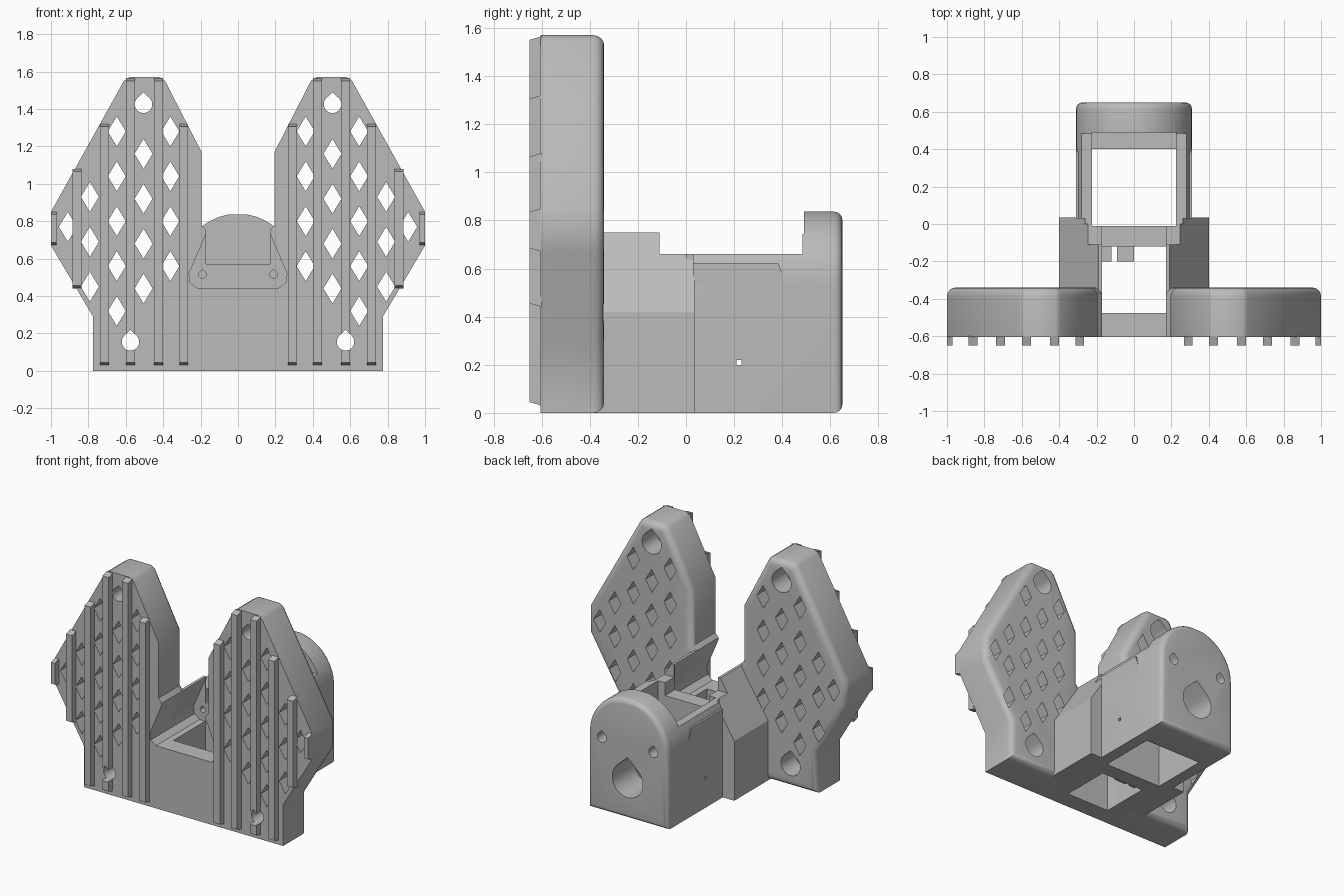
import bpy, bmesh
from math import sin, cos, radians

cube = bpy.data.objects.get("Cube")
if cube:
    bpy.data.objects.remove(cube)

grey = bpy.data.materials.new("plain grey")
grey.use_nodes = True
grey.diffuse_color = (0.5, 0.5, 0.5, 1)
grey.node_tree.nodes["Principled BSDF"].inputs["Base Color"].default_value = (0.5, 0.5, 0.5, 1)


def prism(name, outline, y0, y1, back_bevel=0):
    """Extrude an (x, z) outline along y, optionally rounding its back rim."""
    bm = bmesh.new()
    front = [bm.verts.new((x, y0, z)) for x, z in outline]
    back = [bm.verts.new((x, y1, z)) for x, z in outline]
    bm.faces.new(front)
    rim = bm.faces.new(back[::-1])
    n = len(outline)
    for i in range(n):
        j = (i + 1) % n
        bm.faces.new((front[j], front[i], back[i], back[j]))
    bmesh.ops.recalc_face_normals(bm, faces=bm.faces)
    if back_bevel:
        bmesh.ops.bevel(bm, geom=list(rim.edges), offset=back_bevel, segments=4,
                        profile=0.5, affect='EDGES')
    mesh = bpy.data.meshes.new(name)
    bm.to_mesh(mesh)
    bm.free()
    mesh.materials.append(grey)
    obj = bpy.data.objects.new(name, mesh)
    bpy.context.collection.objects.link(obj)
    return obj


def box(name, x0, x1, y0, y1, z0, z1):
    return prism(name, [(x0, z0), (x1, z0), (x1, z1), (x0, z1)], y0, y1)


def mirrored(half):
    """Close a right-hand outline with its mirror image."""
    return half + [(-x, z) for x, z in reversed(half)]


def teardrop(x, z, r, y0, y1):
    pts = [(x + r * cos(radians(a)), z + r * sin(radians(a))) for a in range(135, 406, 18)]
    return prism("hole_cutter", pts + [(x, z + r * 1.35)], y0, y1)


def cut(obj, cutters):
    """Subtract the cutters, bake the result and remove the cutters."""
    for c in cutters:
        c.hide_render = True
        m = obj.modifiers.new("cut", 'BOOLEAN')
        m.operation = 'DIFFERENCE'
        m.solver = 'EXACT'
        m.object = c
    bpy.context.view_layer.update()
    graph = bpy.context.evaluated_depsgraph_get()
    mesh = bpy.data.meshes.new_from_object(obj.evaluated_get(graph))
    obj.modifiers.clear()
    obj.data = mesh
    for c in cutters:
        bpy.data.objects.remove(c)


def smooth(obj):
    bpy.ops.object.select_all(action='DESELECT')
    obj.select_set(True)
    bpy.context.view_layer.objects.active = obj
    bpy.ops.object.shade_smooth_by_angle(angle=radians(35))


# Shared cavity shapes
TUNNEL = mirrored([(0.215, 0.44), (0.255, 0.47), (0.262, 0.52), (0.17, 0.735)])


def tunnel():
    return prism("tunnel_cutter", TUNNEL, -0.7, -0.12)


def shaft():
    return box("shaft_cutter", -0.17, 0.17, -0.475, -0.12, -1, 2)


def chamber():
    return box("chamber_cutter", -0.225, 0.225, -0.01, 0.40, -1, 2)


# Wings: perforated plates with screw holes and front ribs
WING = [(0.17, 0), (0.775, 0), (0.775, 0.29), (1, 0.67), (1, 0.85), (0.61, 1.55),
        (0.58, 1.57), (0.42, 1.57), (0.39, 1.55), (0.195, 1.17), (0.195, 0.78), (0.17, 0.75)]
SCREWS = [(0.505, 1.425), (0.575, 0.155)]
# Lattice columns: x, highest diamond centre, number of diamonds
COLUMNS = [(0.362, 1.28, 4), (0.505, 1.16, 4), (0.648, 1.28, 5), (0.792, 0.93, 3), (0.91, 0.77, 1)]
# Ribs: centre x, bottom, top
RIBS = [(0.29, 0.03, 1.32), (0.425, 0.03, 1.565), (0.575, 0.03, 1.565),
        (0.715, 0.03, 1.32), (0.86, 0.44, 1.08), (0.985, 0.67, 0.85)]

for side, s in (("left", 1), ("right", -1)):
    wing = prism(side + "_wing", [(s * x, z) for x, z in WING], -0.605, -0.34, 0.045)
    cutters = [tunnel()]
    for x, z in SCREWS:
        cutters.append(teardrop(s * x, z, 0.047, -1, 0))
        cutters.append(teardrop(s * x, z, 0.075, -0.5, 0))
    for x, top, count in COLUMNS:
        for k in range(count):
            z = top - 0.24 * k
            diamond = [(s * x - 0.048, z), (s * x, z - 0.08), (s * x + 0.048, z), (s * x, z + 0.08)]
            cutters.append(prism("diamond_cutter", diamond, -1, 0))
    cut(wing, cutters)
    smooth(wing)

    for i, (x, z0, z1) in enumerate(RIBS):
        w = 0.015 if x > 0.95 else 0.024
        rib = box(f"{side}_rib_{i + 1}", s * x - w, s * x + w, -0.65, -0.60, z0, z1)
        # Slope the front ends of each rib
        for v in rib.data.vertices:
            if v.co.y < -0.62:
                v.co.z += 0.015 if v.co.z < (z0 + z1) / 2 else -0.015
        if i == 2:
            cut(rib, [teardrop(s * SCREWS[1][0], SCREWS[1][1], 0.047, -1, 0)])

# Front wall joining the wings
wall = box("front_wall", -0.30, 0.30, -0.605, -0.34, 0, 0.44)
cut(wall, [shaft()])

# Stem with sloping shoulders between the wings and the housing
stem = prism("stem", mirrored([(0.40, 0), (0.40, 0.42), (0.19, 0.75)]), -0.38, 0.035)
cut(stem, [shaft(), tunnel(), chamber(),
           box("top_cutter", -1, 1, -0.11, 1, 0.66, 2),
           box("slot_cutter", -0.17, 0.17, -1, 0.5, 0.57, 2),
           teardrop(0.19, 0.515, 0.02, -0.2, -0.06),
           teardrop(-0.19, 0.515, 0.02, -0.2, -0.06)])

# Small catches inside the shaft
for i, (x0, x1) in enumerate([(-0.175, -0.12), (-0.09, 0.0)]):
    box(f"catch_{i + 1}", x0, x1, -0.20, -0.11, 0.05, 0.12)

# Housing with an arched rear head
arch = [(0.31 * cos(radians(a)), 0.53 + 0.31 * sin(radians(a))) for a in range(0, 86, 9)]
housing = prism("housing", mirrored([(0.31, 0)] + arch), 0.03, 0.65, 0.035)
cut(housing, [chamber(),
              box("top_cutter", -1, 1, -1, 0.485, 0.66, 2),
              box("ledge_cutter", -0.225, 0.225, 0.3, 0.49, 0.5, 2),
              teardrop(0, 0.27, 0.12, 0.3, 1),
              teardrop(0.2, 0.52, 0.035, 0.55, 1),
              teardrop(-0.2, 0.52, 0.035, 0.55, 1),
              box("pin_cutter", -1, 1, 0.21, 0.23, 0.2, 0.22)])
smooth(housing)

# Side plates and inner rails along the housing top
for side, s in (("left", 1), ("right", -1)):
    plate = box(side + "_side_plate", min(s * 0.24, s * 0.31), max(s * 0.24, s * 0.31),
                0.03, 0.425, 0.5, 0.62)
    for v in plate.data.vertices:
        if v.co.y > 0.4 and v.co.z > 0.6:
            v.co.y = 0.385
    box(side + "_rail", min(s * 0.225, s * 0.262), max(s * 0.225, s * 0.262),
        0.0, 0.49, 0.5, 0.66)
